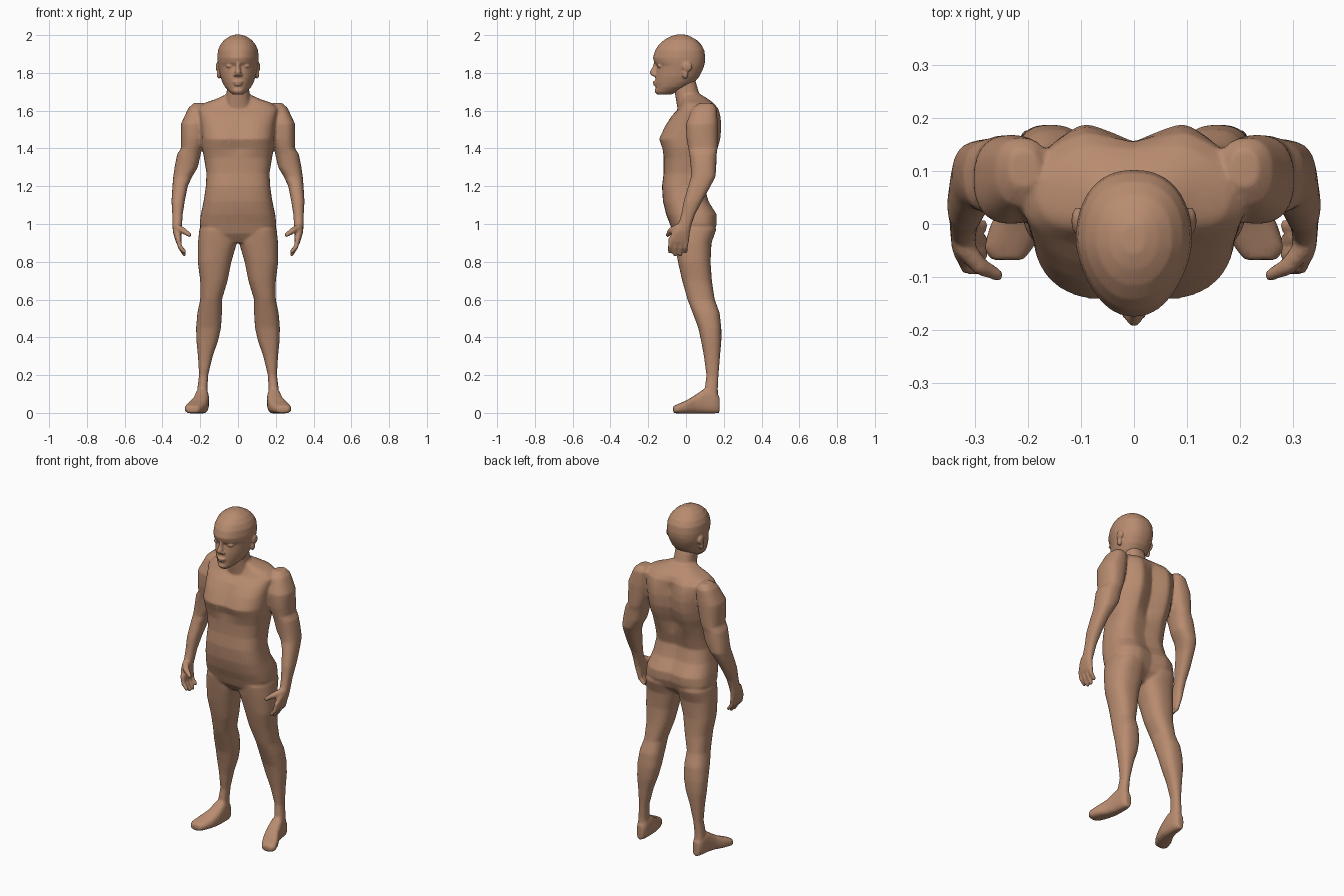
import bpy, bmesh, math
from mathutils import Vector

skin = bpy.data.materials.new("skin")
skin.diffuse_color = (0.48, 0.26, 0.16, 1)


def spow(v, e):
    return math.copysign(abs(v) ** e, v)


def loft(bm, rows, side=1, axis="z", p=2.4, n=32, shape=None):
    """Skin rounded slices (level, a0, a1, b0, b1) stacked along an axis."""
    rings = []
    for lev, a0, a1, b0, b1 in rows:
        ring = []
        for i in range(n):
            t = 2 * math.pi * i / n
            a = (a0 + a1) / 2 + (a1 - a0) / 2 * spow(math.cos(t), 2 / p)
            b = (b0 + b1) / 2 + (b1 - b0) / 2 * spow(math.sin(t), 2 / p)
            co = (a, b, lev) if axis == "z" else (a, lev, b)
            if shape:
                co = shape(*co)
            ring.append(bm.verts.new((co[0] * side, co[1], co[2])))
        rings.append(ring)
    for r, s in zip(rings, rings[1:]):
        for i in range(n):
            j = (i + 1) % n
            bm.faces.new((r[i], r[j], s[j], s[i]))
    bm.faces.new(rings[0])
    bm.faces.new(rings[-1])


def sym(rows):
    return [(z, -w, w, y0, y1) for z, w, y0, y1 in rows]


def ball(bm, c, size, side=1):
    vs = bmesh.ops.create_uvsphere(bm, u_segments=20, v_segments=12, radius=1)["verts"]
    for v in vs:
        v.co = Vector(((c[0] + v.co.x * size[0]) * side,
                       c[1] + v.co.y * size[1], c[2] + v.co.z * size[2]))


def tube(bm, pts, radii, side):
    """Jointed finger: cones between points with a ball at each joint."""
    pts = [Vector((x * side, y, z)) for x, y, z in pts]
    for a, b, ra, rb in zip(pts, pts[1:], radii, radii[1:]):
        d = b - a
        m = d.to_track_quat("Z", "Y").to_matrix().to_4x4()
        m.translation = (a + b) / 2
        bmesh.ops.create_cone(bm, cap_ends=True, segments=12, radius1=ra,
                              radius2=rb, depth=d.length, matrix=m)
    for q, r in zip(pts, radii):
        ball(bm, q, (r, r, r))


def finish(name, bm, voxel, smooth, ratio):
    """Fuse the overlapping volumes into one smooth skin."""
    bmesh.ops.recalc_face_normals(bm, faces=bm.faces)
    me = bpy.data.meshes.new(name)
    bm.to_mesh(me)
    bm.free()
    me.materials.append(skin)
    ob = bpy.data.objects.new(name, me)
    bpy.context.collection.objects.link(ob)
    rm = ob.modifiers.new("fuse", "REMESH")
    rm.mode, rm.voxel_size, rm.use_smooth_shade = "VOXEL", voxel, True
    sm = ob.modifiers.new("soften", "SMOOTH")
    sm.factor, sm.iterations = 0.5, smooth
    ob.modifiers.new("reduce", "DECIMATE").ratio = ratio
    return ob


def torso_shape(x, y, z):
    """Spine furrow, buttock cleft and breastbone dip."""
    near = max(0, 1 - abs(x) / 0.09)
    if y > 0.06:
        y -= near * (0.04 if z > 1.3 else 0.018) * min(1, max(0, (1.66 - z) / 0.1))
        y -= max(0, abs(x) - 0.1) * 0.25 * (z > 1.3)
    elif y < -0.05 and 1.36 < z < 1.56:
        y += near * 0.012
    return x, y, z


body = bmesh.new()
# torso and neck
loft(body, sym([
    (0.90, 0.09, -0.035, 0.10), (0.95, 0.185, -0.07, 0.15), (1.00, 0.203, -0.085, 0.168),
    (1.05, 0.197, -0.105, 0.168), (1.12, 0.182, -0.122, 0.125), (1.20, 0.17, -0.127, 0.105),
    (1.27, 0.167, -0.118, 0.125), (1.35, 0.18, -0.118, 0.155), (1.40, 0.19, -0.13, 0.175),
    (1.45, 0.192, -0.148, 0.19), (1.52, 0.197, -0.115, 0.195), (1.57, 0.205, -0.078, 0.188),
    (1.61, 0.215, -0.04, 0.175), (1.64, 0.18, -0.025, 0.15), (1.66, 0.12, -0.02, 0.12),
    (1.685, 0.065, -0.02, 0.08)]), p=2.9, n=64, shape=torso_shape)
loft(body, sym([(1.58, 0.075, -0.04, 0.10), (1.64, 0.067, -0.05, 0.085),
                (1.70, 0.06, -0.06, 0.067), (1.76, 0.058, -0.065, 0.05)]))

LEG = [(1.03, 0.04, 0.18, -0.04, 0.14), (0.97, 0.005, 0.205, -0.07, 0.16),
       (0.90, 0.006, 0.212, -0.06, 0.135), (0.80, 0.035, 0.213, -0.043, 0.13),
       (0.70, 0.055, 0.20, -0.02, 0.137), (0.60, 0.085, 0.20, 0.008, 0.152),
       (0.53, 0.085, 0.215, 0.035, 0.178), (0.45, 0.09, 0.222, 0.065, 0.187),
       (0.38, 0.106, 0.22, 0.08, 0.187), (0.30, 0.134, 0.212, 0.095, 0.18),
       (0.20, 0.158, 0.206, 0.108, 0.172), (0.13, 0.162, 0.215, 0.10, 0.168),
       (0.05, 0.16, 0.22, 0.08, 0.17)]
FOOT = [(0.177, 0.168, 0.208, 0.0, 0.085), (0.15, 0.156, 0.22, -0.003, 0.12),
        (0.10, 0.153, 0.228, -0.003, 0.13), (0.05, 0.155, 0.242, -0.003, 0.095),
        (0.0, 0.168, 0.27, -0.003, 0.065), (-0.045, 0.19, 0.284, -0.003, 0.046),
        (-0.068, 0.208, 0.27, 0.0, 0.036)]
ARM = [(1.64, 0.18, 0.235, 0.07, 0.14), (1.615, 0.16, 0.262, 0.035, 0.162),
       (1.53, 0.16, 0.302, 0.0, 0.168), (1.45, 0.175, 0.302, 0.003, 0.167),
       (1.40, 0.19, 0.302, 0.012, 0.167), (1.37, 0.197, 0.322, 0.018, 0.162),
       (1.30, 0.213, 0.336, 0.025, 0.16), (1.25, 0.243, 0.343, 0.027, 0.156),
       (1.20, 0.266, 0.347, 0.012, 0.13), (1.12, 0.282, 0.352, -0.012, 0.085),
       (1.05, 0.293, 0.348, -0.025, 0.048), (1.00, 0.296, 0.347, -0.04, 0.03),
       (0.96, 0.300, 0.345, -0.072, 0.022), (0.92, 0.298, 0.334, -0.092, 0.018),
       (0.90, 0.298, 0.328, -0.09, 0.014)]
for s in (1, -1):
    loft(body, LEG, s)
    loft(body, FOOT, s, axis="y", p=2.8)
    loft(body, ARM, s)
    # fingers and thumb
    for y, tip in ((-0.08, 0.853), (-0.052, 0.838), (-0.024, 0.838), (0.003, 0.855)):
        tube(body, [(0.315, y, 0.92), (0.308, y - 0.004, 0.88), (0.284, y - 0.006, tip)],
             [0.014, 0.0125, 0.011], s)
    tube(body, [(0.32, -0.045, 0.98), (0.29, -0.08, 0.965), (0.257, -0.096, 0.942)],
         [0.02, 0.017, 0.012], s)
finish("body", body, 0.007, 4, 0.3)


def head_shape(x, y, z):
    """Narrow the face towards the front."""
    return x * (1 - 0.22 * max(0, -0.04 - y) / 0.13), y, z


head = bmesh.new()
# skull and jaw
loft(head, sym([
    (1.685, 0.03, -0.152, -0.08), (1.70, 0.05, -0.162, -0.045), (1.725, 0.072, -0.16, 0.01),
    (1.75, 0.084, -0.163, 0.045), (1.78, 0.094, -0.162, 0.07), (1.815, 0.101, -0.157, 0.088),
    (1.835, 0.105, -0.153, 0.095), (1.855, 0.108, -0.168, 0.10), (1.88, 0.11, -0.175, 0.102),
    (1.92, 0.106, -0.163, 0.097), (1.95, 0.093, -0.143, 0.08), (1.975, 0.072, -0.115, 0.055),
    (1.992, 0.046, -0.085, 0.025), (2.002, 0.02, -0.055, 0.0)]), p=2.3, n=48, shape=head_shape)
# nose
loft(head, sym([(1.782, 0.016, -0.172, -0.14), (1.79, 0.021, -0.187, -0.14),
                (1.803, 0.017, -0.194, -0.14), (1.83, 0.011, -0.178, -0.14),
                (1.86, 0.010, -0.168, -0.14)]), p=2)
# lips and chin
ball(head, (0, -0.16, 1.751), (0.027, 0.017, 0.007))
ball(head, (0, -0.158, 1.738), (0.023, 0.017, 0.007))
ball(head, (0, -0.15, 1.705), (0.026, 0.016, 0.016))
for s in (1, -1):
    ball(head, (0.043, -0.137, 1.836), (0.021, 0.016, 0.010), s)   # eyelids
    ball(head, (0.016, -0.165, 1.79), (0.009, 0.013, 0.008), s)    # nostrils
    # ears
    ball(head, (0.106, 0.006, 1.832), (0.012, 0.026, 0.027), s)
    ball(head, (0.102, -0.004, 1.795), (0.011, 0.016, 0.026), s)
finish("head", head, 0.005, 2, 0.4)
